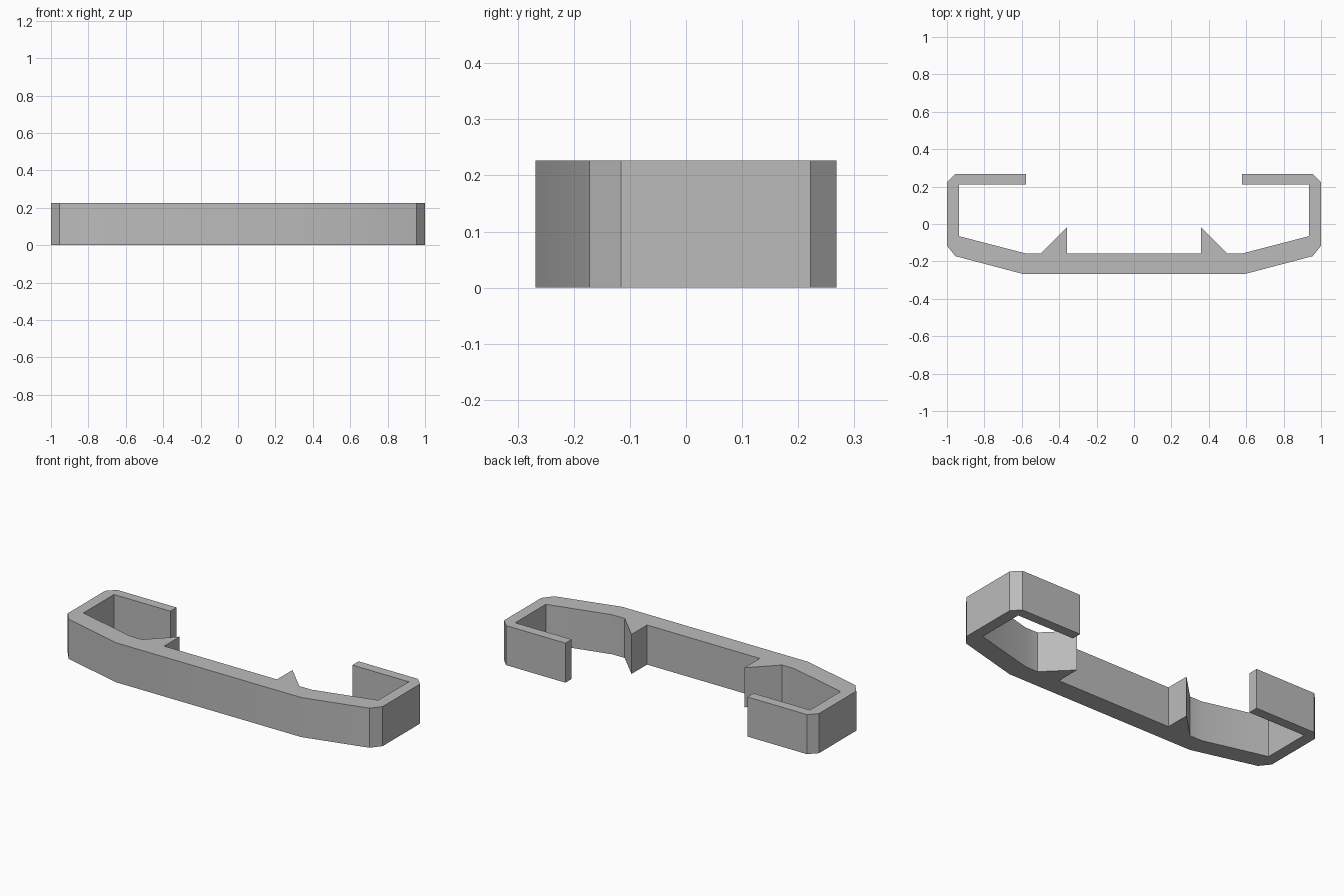
import bpy
import bmesh

HEIGHT = 0.227

# Remove the default cube
cube = bpy.data.objects.get("Cube")
if cube:
    bpy.data.objects.remove(cube, do_unlink=True)

# Plain grey plastic
grey = bpy.data.materials.new("grey")
grey.use_nodes = True
colour = (0.5, 0.5, 0.5, 1)
grey.diffuse_color = colour
grey.node_tree.nodes["Principled BSDF"].inputs["Base Color"].default_value = colour

# Left half of the clip outline, from front edge around to the inner floor
outer = [(0.59, -0.268), (0.955, -0.172), (1, -0.116), (1, 0.222), (0.955, 0.268)]
hook = [(0.578, 0.268), (0.578, 0.212), (0.936, 0.212), (0.936, -0.065)]
floor = [(0.577, -0.158), (0.5, -0.158)]
tooth = [(0.358, -0.017), (0.358, -0.158)]
half = outer + hook + floor + tooth
outline = half + [(-x, y) for x, y in reversed(half)]

# Extrude the mirrored outline upwards
bm = bmesh.new()
base = bm.faces.new([bm.verts.new((x, y, 0)) for x, y in outline])
result = bmesh.ops.extrude_face_region(bm, geom=[base], use_keep_orig=True)
top_verts = [v for v in result["geom"] if isinstance(v, bmesh.types.BMVert)]
bmesh.ops.translate(bm, verts=top_verts, vec=(0, 0, HEIGHT))
bmesh.ops.recalc_face_normals(bm, faces=bm.faces)

mesh = bpy.data.meshes.new("clip_body")
bm.to_mesh(mesh)
bm.free()
mesh.materials.append(grey)
clip = bpy.data.objects.new("clip_body", mesh)
bpy.context.collection.objects.link(clip)

# Soften the shallow bends, keep the corners crisp
bpy.ops.object.select_all(action="DESELECT")
clip.select_set(True)
bpy.context.view_layer.objects.active = clip
bpy.ops.object.shade_smooth_by_angle(angle=0.52)
